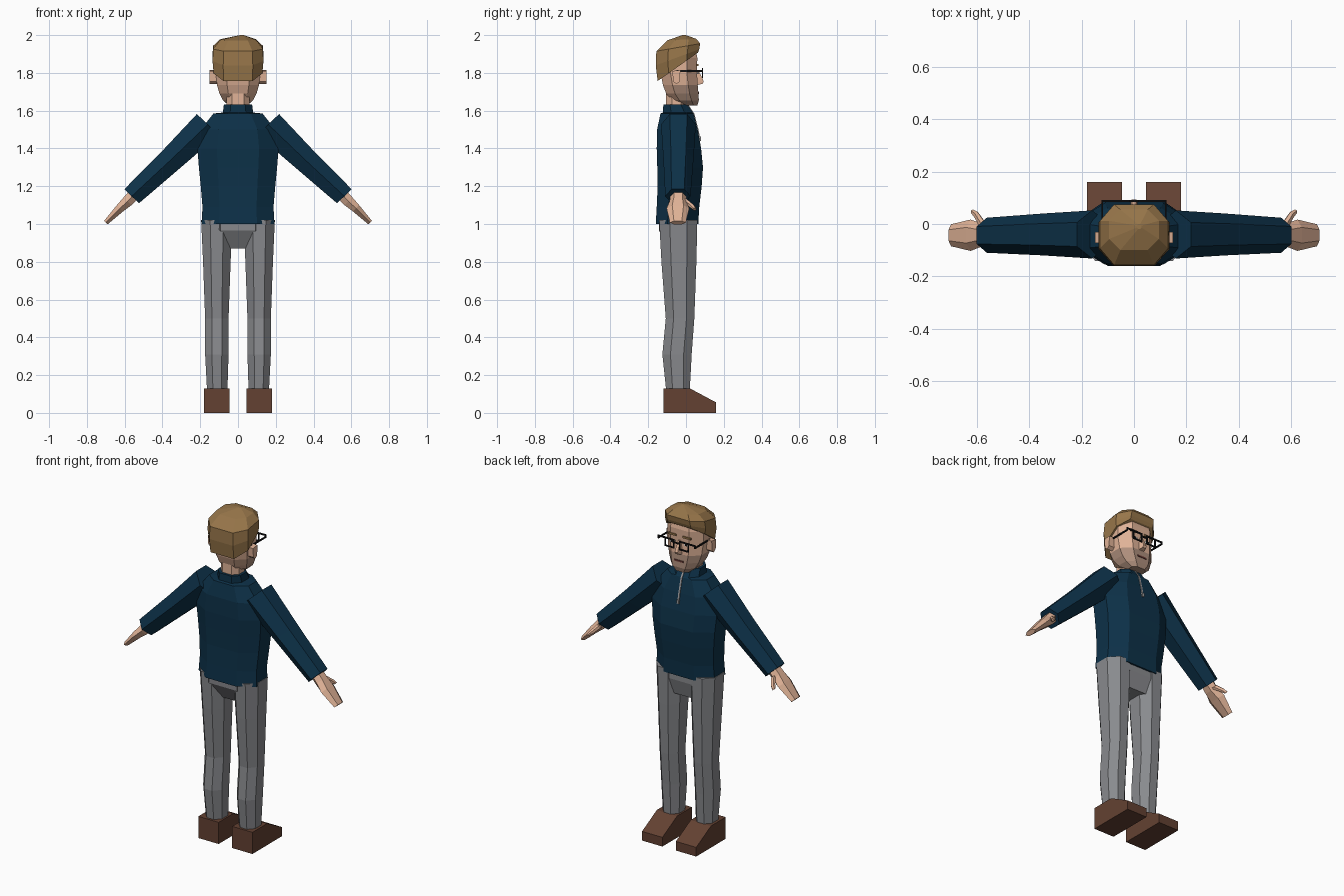
import bpy, bmesh, math
from mathutils import Vector

if "Cube" in bpy.data.objects:
    bpy.data.objects.remove(bpy.data.objects["Cube"])

# Materials (linear diffuse colours)
COLOURS = {
    "navy_knit": (0.004, 0.031, 0.066), "grey_cloth": (0.25, 0.255, 0.27),
    "brown_leather": (0.125, 0.053, 0.032), "skin": (0.75, 0.45, 0.31),
    "stubble": (0.42, 0.27, 0.20), "hair": (0.31, 0.18, 0.068),
    "black_frame": (0.006, 0.006, 0.007), "zip_grey": (0.33, 0.33, 0.34),
    "eye_white": (0.75, 0.75, 0.74), "mouth_red": (0.16, 0.05, 0.04)}
MATS = {}
for name, c in COLOURS.items():
    MATS[name] = bpy.data.materials.new(name)
    MATS[name].diffuse_color = (*c, 1)


def finish(name, bm, *mats):
    bmesh.ops.recalc_face_normals(bm, faces=bm.faces)
    me = bpy.data.meshes.new(name)
    bm.to_mesh(me)
    bm.free()
    for m in mats:
        me.materials.append(MATS[m])
    ob = bpy.data.objects.new(name, me)
    bpy.context.collection.objects.link(ob)
    return ob


def loft(name, rings, *mats):
    """Skin a list of equal-length point rings and cap both ends."""
    bm = bmesh.new()
    vs = [[bm.verts.new(p) for p in r] for r in rings]
    n = len(vs[0])
    for a, b in zip(vs, vs[1:]):
        for i in range(n):
            j = (i + 1) % n
            bm.faces.new((a[i], a[j], b[j], b[i]))
    bm.faces.new(vs[0])
    bm.faces.new(vs[-1])
    return finish(name, bm, *mats)


def octagon(z, w, yb, yf, cx=0, fx=.52, fy=.45, tilt=0):
    """Eight-sided section; tilt raises the front edge relative to the back."""
    cy, d = (yb + yf) / 2, (yf - yb) / 2
    pts = [(fx, 1), (1, fy), (1, -fy), (fx, -1), (-fx, -1), (-1, -fy), (-1, fy), (-fx, 1)]
    return [(cx + w * u, cy + d * v, z + tilt * (v + 1) / 2) for u, v in pts]


def box(name, lo, hi, mat):
    ring = lambda z: [(lo[0], lo[1], z), (hi[0], lo[1], z), (hi[0], hi[1], z), (lo[0], hi[1], z)]
    return loft(name, [ring(lo[2]), ring(hi[2])], mat)


def limb_ring(s, c, axis, ry, rn, n=6):
    """Section across an axis lying in the xz plane; s mirrors it in x."""
    c, a = Vector(c), Vector(axis).normalized()
    up = Vector((-a.z, 0, a.x))
    out = []
    for k in range(n):
        t = 2 * math.pi * k / n
        p = c + Vector((0, 1, 0)) * ry * math.cos(t) + up * rn * math.sin(t)
        out.append((s * p.x, p.y, p.z))
    return out


# Sweater body with raised collar
body = [(1.0, .193, -.16, .065), (1.09, .188, -.155, .07), (1.2, .197, -.15, .083),
        (1.3, .207, -.152, .09), (1.4, .215, -.155, .08), (1.5, .197, -.153, .062),
        (1.585, .13, -.135, .04), (1.59, .08, -.122, .036), (1.632, .075, -.12, .008)]
loft("sweater", [octagon(*r) for r in body], "navy_knit")

# Zip following the chest
zip_path = [(1.455, .071), (1.5, .062), (1.585, .04), (1.59, .036), (1.632, .008)]
loft("zip", [[(-.005, y - .003, z), (.005, y - .003, z), (.005, y + .004, z), (-.005, y + .004, z)]
             for z, y in zip_path], "zip_grey")
box("zip_pull", (-.007, .066, 1.44), (.007, .079, 1.462), "zip_grey")

# Hips
loft("hips", [octagon(.87, .075, -.085, .03, fx=.85), octagon(.965, .11, -.143, .055, fx=.85),
              octagon(1.03, .18, -.145, .055)], "grey_cloth")

leg = [(.12, .11, .054, -.105, .02), (.31, .112, .062, -.125, .03), (.5, .112, .062, -.107, .044),
       (.8, .112, .073, -.13, .055), (1.02, .113, .082, -.142, .06)]
AX = (.69, 0, -.72)
for s, side in ((1, "right"), (-1, "left")):
    # Trouser legs
    loft(side + "_leg", [octagon(z, w, b, f, s * cx, .42) for z, cx, w, b, f in leg], "grey_cloth")
    # Shoes with sloping toe
    prof = [(-.12, 0), (.16, 0), (.16, .055), (.02, .13), (-.12, .13)]
    loft(side + "_shoe", [[(s * x, y, z) for y, z in prof] for x in (.045, .18)], "brown_leather")
    # Sleeves
    loft(side + "_sleeve", [limb_ring(s, (.16, -.04, 1.527), AX, .092, .092),
                            limb_ring(s, (.35, -.04, 1.345), AX, .08, .076),
                            limb_ring(s, (.563, -.043, 1.147), AX, .067, .062)], "navy_knit")
    # Hands and thumbs
    loft(side + "_hand", [limb_ring(s, (.55, -.04, 1.158), AX, .042, .035),
                          limb_ring(s, (.585, -.042, 1.12), AX, .045, .034),
                          limb_ring(s, (.625, -.043, 1.083), AX, .06, .027),
                          limb_ring(s, (.70, -.043, 1.007), AX, .042, .015)], "skin")
    loft(side + "_thumb", [limb_ring(s, (.575, -.01, 1.125), AX, .022, .016),
                           limb_ring(s, (.60, .03, 1.095), AX, .018, .013),
                           limb_ring(s, (.617, .046, 1.078), AX, .01, .009)], "skin")
    # Ears
    ear = [(-.072, 1.81), (-.03, 1.815), (-.032, 1.755), (-.05, 1.74), (-.068, 1.755)]
    loft(side + "_ear", [[(s * x, y, z) for y, z in ear] for x in (.105, .15)], "skin")
    # Glasses: rim bars, hinge and temple
    g, t = .084, .007
    for part, x0, x1, z0, z1 in (("top", .016, .118, 1.818, 1.826), ("bottom", .016, .08, 1.772, 1.779),
                                 ("inner", .016, .023, 1.772, 1.826), ("outer", .073, .08, 1.772, 1.826)):
        xs = sorted((s * x0, s * x1))
        box(f"{side}_rim_{part}", (xs[0], g, z0), (xs[1], g + t, z1), "black_frame")
    xs = sorted((s * .118, s * .125))
    box(side + "_temple", (xs[0], -.05, 1.806), (xs[1], g + t, 1.814), "black_frame")
    box(side + "_hinge", (xs[0], g, 1.806), (xs[1], g + t, 1.826), "black_frame")
    # Eyes and brows
    xs = sorted((s * .03, s * .06))
    box(side + "_eye", (xs[0], .057, 1.793), (xs[1], .064, 1.807), "eye_white")
    xs = sorted((s * .04, s * .052))
    box(side + "_pupil", (xs[0], .058, 1.793), (xs[1], .066, 1.807), "black_frame")
    xs = sorted((s * .022, s * .075))
    box(side + "_brow", (xs[0], .056, 1.836), (xs[1], .065, 1.847), "hair")
box("glasses_bridge", (-.018, .084, 1.805), (.018, .091, 1.812), "black_frame")

# Neck
loft("neck", [octagon(1.56, .06, -.105, .01), octagon(1.70, .06, -.105, .0)], "skin")

# Head, with stubble on the front of the jaw
skull = [(1.627, .048, -.01, .06), (1.655, .08, -.075, .068), (1.69, .098, -.105, .066),
         (1.735, .111, -.122, .062), (1.80, .118, -.135, .058), (1.88, .12, -.14, .06),
         (1.95, .10, -.12, .045)]
head = loft("head", [octagon(*r) for r in skull], "skin", "stubble")
for p in head.data.polygons:
    if p.center.z < 1.735 and p.center.y > -.04 and p.normal.y > -.05:
        p.material_index = 1

# Nose and mouth
loft("nose", [[(-.018, .055, 1.735), (.018, .055, 1.735), (.012, .088, 1.742), (-.012, .088, 1.742)],
              [(-.018, .055, 1.752), (.018, .055, 1.752), (.01, .094, 1.755), (-.01, .094, 1.755)],
              [(-.01, .05, 1.815), (.01, .05, 1.815), (.006, .066, 1.815), (-.006, .066, 1.815)]], "skin")
box("mouth", (-.03, .062, 1.689), (.03, .070, 1.698), "mouth_red")

# Hair cap: low at the nape, high over the forehead, off-centre crown
crown = [(.02 + .01 * math.cos(k), -.01 + .01 * math.sin(k), 2.0)
         for k in (math.pi * (3 - 2 * i) / 8 for i in range(8))]
loft("hair", [octagon(1.757, .129, -.15, .063, fx=.6, tilt=.15),
              octagon(1.84, .135, -.16, .07, fx=.58, tilt=.085),
              octagon(1.915, .131, -.157, .075, fx=.58, tilt=.04),
              octagon(1.972, .095, -.10, .055, fx=.55, tilt=.008), crown], "hair")

for m in bpy.data.materials:
    if m.users and not m.is_grease_pencil:
        m.use_nodes = True
        m.node_tree.nodes["Principled BSDF"].inputs["Base Color"].default_value = m.diffuse_color
